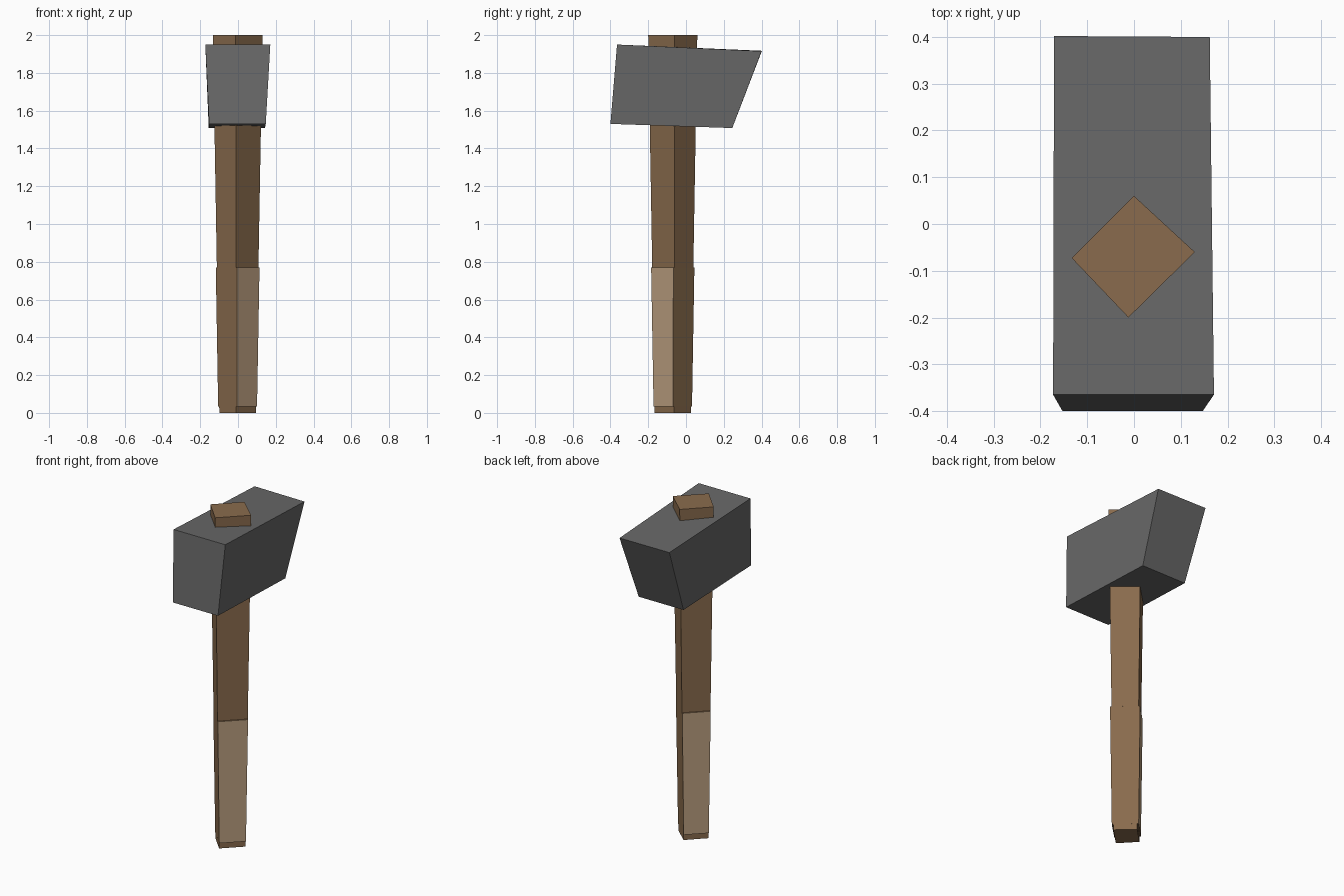
import bpy
import bmesh
from mathutils import Vector

if "Cube" in bpy.data.objects:
    bpy.data.objects.remove(bpy.data.objects["Cube"])


def material(name, rgb):
    m = bpy.data.materials.new(name)
    m.diffuse_color = (*[(c / 255) ** 2.2 for c in rgb], 1)
    m.use_nodes = True
    m.node_tree.nodes["Principled BSDF"].inputs["Base Color"].default_value = m.diffuse_color
    return m


def loft(name, rings, mats):
    """Join four-sided rings into a closed solid."""
    bm = bmesh.new()
    loops = [[bm.verts.new(p) for p in ring] for ring in rings]
    for a, b in zip(loops, loops[1:]):
        for i in range(4):
            j = (i + 1) % 4
            bm.faces.new((a[i], a[j], b[j], b[i]))
    bm.faces.new(loops[0][::-1])
    bm.faces.new(loops[-1])
    bmesh.ops.recalc_face_normals(bm, faces=bm.faces)
    me = bpy.data.meshes.new(name)
    bm.to_mesh(me)
    bm.free()
    for m in mats:
        me.materials.append(m)
    ob = bpy.data.objects.new(name, me)
    bpy.context.collection.objects.link(ob)
    return ob


wood = material("brown wood", (136, 107, 78))
wrap = material("pale grip", (186, 158, 127))
steel = material("dark grey steel", (104, 104, 104))

# Handle: tapering diamond section, thickened on two opposite sides at the grip
side = Vector((1, -1, 0)).normalized()
top = [(0.0, 0.06), (-0.133, -0.073), (-0.012, -0.2), (0.13, -0.06)]


def section(z, thick=0.0):
    s = 0.735 + 0.265 * z / 2
    cx, cy = -0.004, -0.07
    ring = []
    for i, (x, y) in enumerate(top):
        p = Vector((cx + (x - cx) * s, cy + (y - cy) * s, z))
        ring.append(p + side * thick * (1 if i > 1 else -1))
    return ring


handle = loft("handle", [section(0), section(0.035), section(0.035, 0.008),
                         section(0.77, 0.008), section(0.77), section(2)],
              [wood, wrap])
for f in handle.data.polygons:
    if 0.3 < f.center.z < 0.5 and abs(f.normal.dot(side)) > 0.9:
        f.material_index = 1

# Hammer head: slanted block, narrower underneath
front = [(-0.153, -0.4, 1.53), (0.147, -0.4, 1.53),
         (0.171, -0.365, 1.95), (-0.173, -0.365, 1.95)]
back = [(-0.155, 0.245, 1.508), (0.143, 0.245, 1.508),
        (0.162, 0.4, 1.915), (-0.171, 0.402, 1.917)]
loft("hammer_head", [front, back], [steel])
